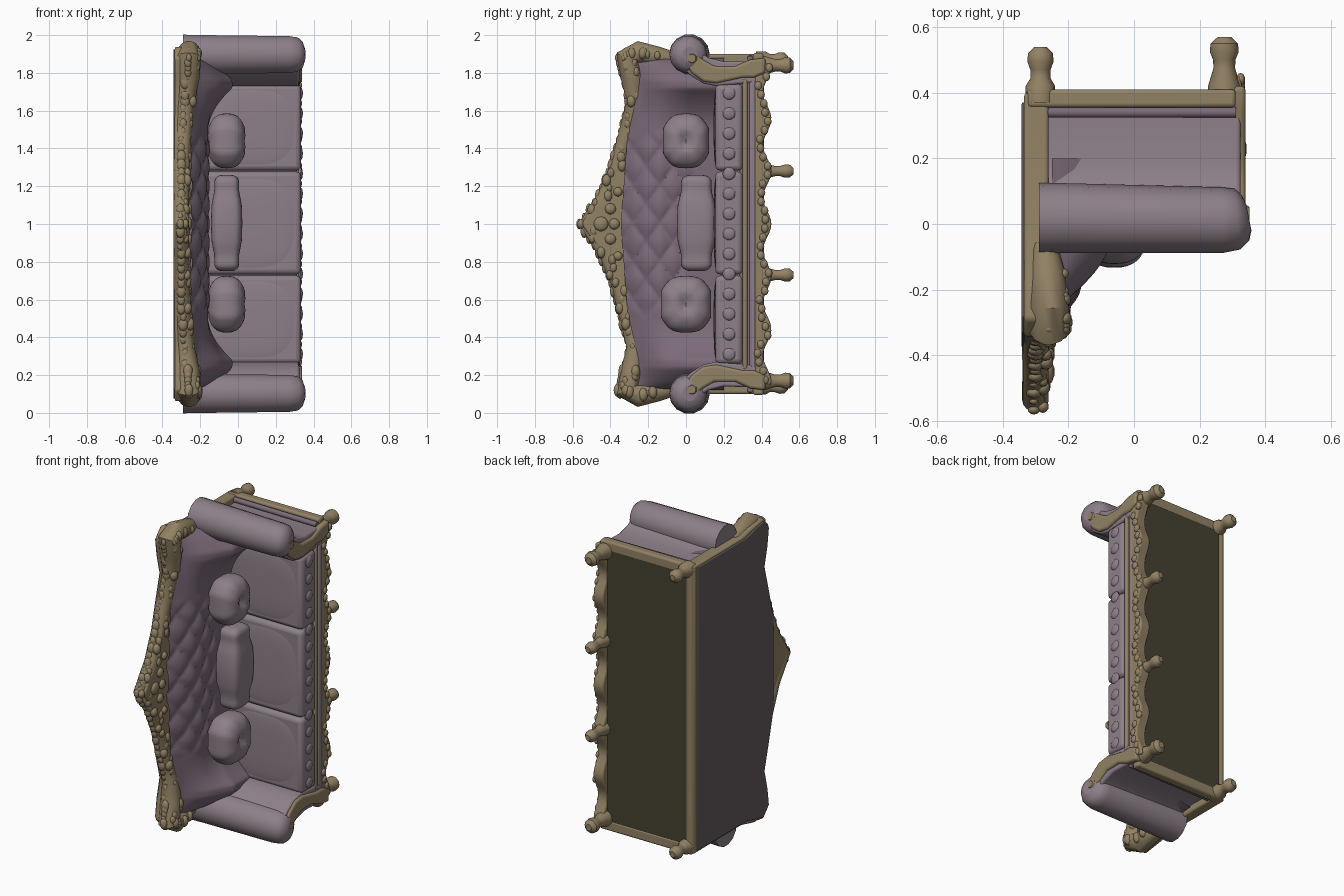
import bpy, bmesh, math, random
from mathutils import Matrix, Vector

if "Cube" in bpy.data.objects:
    bpy.data.objects.remove(bpy.data.objects["Cube"])
random.seed(4)

def material(name, c):
    m = bpy.data.materials.new(name)
    m.diffuse_color = (*c, 1)
    m.use_nodes = True
    m.node_tree.nodes["Principled BSDF"].inputs["Base Color"].default_value = m.diffuse_color
    return m

FABRIC = material("mauve_fabric", (0.27, 0.215, 0.25))
DEEP = material("deep_mauve", (0.20, 0.145, 0.19))
BACKING = material("backing_cloth", (0.13, 0.11, 0.115))
GOLD = material("old_gilt", (0.29, 0.225, 0.13))
UNDER = material("dark_underside", (0.06, 0.055, 0.03))

def add(name, mesh, mat):
    ob = bpy.data.objects.new(name, mesh)
    bpy.context.collection.objects.link(ob)
    mesh.materials.clear()
    mesh.materials.append(mat)
    return ob

def from_bm(name, bm, mat):
    bmesh.ops.recalc_face_normals(bm, faces=bm.faces)
    me = bpy.data.meshes.new(name)
    bm.to_mesh(me)
    bm.free()
    return add(name, me, mat)

def bevel(ob, w, seg=3):
    if w:
        b = ob.modifiers.new("round", 'BEVEL')
        b.width, b.segments, b.limit_method = w, seg, 'ANGLE'
    return ob

def prism(name, pts, x0, x1, mat, w=0.01):
    """(y, z) outline extruded along x"""
    bm = bmesh.new()
    f = bm.faces.new([bm.verts.new((x0, y, z)) for y, z in pts])
    r = bmesh.ops.extrude_face_region(bm, geom=[f])
    bmesh.ops.translate(bm, vec=(x1 - x0, 0, 0),
                        verts=[v for v in r['geom'] if isinstance(v, bmesh.types.BMVert)])
    return bevel(from_bm(name, bm, mat), w)

def box(name, x, y, z, mat, w=0.01):
    return prism(name, [(y[0], z[0]), (y[1], z[0]), (y[1], z[1]), (y[0], z[1])], x[0], x[1], mat, w)

def tube(name, pts, mat, kind='POLY'):
    """round bar through (x, y, z, radius) points"""
    cu = bpy.data.curves.new(name, 'CURVE')
    cu.dimensions, cu.bevel_depth, cu.bevel_resolution, cu.use_fill_caps = '3D', 1, 5, True
    sp = cu.splines.new(kind)
    sp.points.add(len(pts) - 1)
    for p, (x, y, z, r) in zip(sp.points, pts):
        p.co, p.radius = (x, y, z, 1), r
    if kind == 'NURBS':
        sp.use_endpoint_u, sp.order_u, sp.resolution_u = True, 3, 6
    tmp = bpy.data.objects.new(name + "_path", cu)
    bpy.context.collection.objects.link(tmp)
    bpy.context.view_layer.update()
    me = bpy.data.meshes.new_from_object(tmp.evaluated_get(bpy.context.evaluated_depsgraph_get()))
    bpy.data.objects.remove(tmp)
    return add(name, me, mat)

def blobs(name, items, mat):
    """many small carved lumps in one mesh"""
    bm = bmesh.new()
    for c, r in items:
        bmesh.ops.create_icosphere(bm, subdivisions=2, radius=1,
                                   matrix=Matrix.Translation(c) @ Matrix.Diagonal((*r, 1)))
    return from_bm(name, bm, mat)

def pillow(name, c, r, p, mat, shape=None):
    """squarish cushion facing +x"""
    bm = bmesh.new()
    bmesh.ops.create_uvsphere(bm, u_segments=40, v_segments=24, radius=1)
    sg = lambda t: math.copysign(abs(t) ** p, t)
    for v in bm.verts:
        a, b, h = v.co.y, v.co.z, v.co.x
        k = shape(a, b) if shape else 1
        v.co = Vector(c) + Vector((r[0] * sg(h) * k, r[1] * sg(a) * k, r[2] * sg(b)))
    return from_bm(name, bm, mat)

def flip(pts):
    return [(y, 2 - z) for y, z in pts]

ENDS = (("upper", 1), ("lower", -1))

# back: outline with pointed crest, cloth on the rear
half = [(-0.555, 1.0), (-0.45, 1.14), (-0.39, 1.3), (-0.345, 1.48), (-0.30, 1.65), (-0.33, 1.77),
        (-0.345, 1.88), (-0.29, 1.94), (-0.16, 1.92), (-0.08, 1.90), (0.40, 1.90)]
outline = half + flip(half[:0:-1])
prism("back_frame", outline, -0.335, -0.26, GOLD, 0.012)
prism("back_cover", [(y * 0.97 if y < -0.2 else y - 0.03, 1 + (z - 1) * 0.985) for y, z in outline
                     if y > -0.43], -0.342, -0.325, BACKING, 0.005)

# carved top rail, thicker at the shoulders
rail = [(-0.305, -0.535, 1.0, 0.036), (-0.30, -0.43, 1.15, 0.04), (-0.30, -0.36, 1.31, 0.042),
        (-0.29, -0.31, 1.49, 0.045), (-0.28, -0.265, 1.65, 0.05), (-0.265, -0.285, 1.78, 0.062),
        (-0.26, -0.31, 1.88, 0.064), (-0.26, -0.25, 1.91, 0.06), (-0.265, -0.15, 1.885, 0.055),
        (-0.275, -0.06, 1.87, 0.04)]
tube("top_rail", [(x, y, 2 - z, r) for x, y, z, r in rail[:0:-1]] + rail, GOLD)
carve = []
for (x, y, z, r), (x2, y2, z2, r2) in zip(rail[:-2], rail[1:]):
    for i in range(4):
        t = i / 4
        for s in (1, -1):
            s_r = random.uniform(0.014, 0.026)
            zz = z + (z2 - z) * t
            carve.append(((x + r * 0.75, y + (y2 - y) * t + random.uniform(-0.03, 0.03),
                           1 + s * (zz - 1)), (s_r, s_r, s_r * 1.4)))
            carve.append(((x, y + (y2 - y) * t - r * 0.85, 1 + s * (zz - 1)), (s_r, s_r * 0.8, s_r * 1.5)))
for y, z, r in ((-0.45, 1, 0.04), (-0.38, 1, 0.03), (-0.40, 1.08, 0.03), (-0.40, 0.92, 0.03),
                (-0.36, 1.17, 0.025), (-0.36, 0.83, 0.025)):
    carve.append(((-0.262, y, z), (0.02, r, r)))
blobs("rail_carving", carve, GOLD)

# button-tufted inner back, sweeping forward into the corners
bm = bmesh.new()
NY, NZ, grid = 48, 150, []
for i in range(NZ + 1):
    z = 0.12 + 1.76 * i / NZ
    d = abs(z - 1)
    top = -0.345 + 0.06 * d / 0.8
    row = []
    for j in range(NY + 1):
        t = j / NY
        y = top + (0.2 - top) * t
        edge = math.sqrt(max(0, min(1, (0.88 - d) / 0.12)))
        x = -0.25 + 0.09 * math.sin(min(t * 2.5, 1) * math.pi / 2) * edge
        fade = max(0, min(1, (0.5 - d) / 0.1)) * max(0, min(1, (0.05 - y) / 0.05))
        u, v = (y / 0.07 + z / 0.1) / 2, (y / 0.07 - z / 0.1) / 2
        x += fade * (0.022 * math.sqrt(abs(math.sin(math.pi * u) * math.sin(math.pi * v))) - 0.012)
        c = max(0, min(1, (d - 0.48) / 0.24))
        s = max(0, min(1, (y + 0.24) / 0.25))
        x += 0.13 * c * c * s * edge
        row.append(bm.verts.new((x, y, z)))
    grid.append(row)
for a, b in zip(grid, grid[1:]):
    for j in range(NY):
        bm.faces.new((a[j], a[j + 1], b[j + 1], b[j]))
from_bm("tufted_back", bm, DEEP)

# scrolled arms
arm = [(-0.04, 1.85), (0.02, 1.79), (0.09, 1.745), (0.16, 1.73), (0.38, 1.75), (0.38, 1.865),
       (0.20, 1.86), (0.12, 1.88), (0.06, 1.92)]
front = [(-0.02, 1.87), (0.03, 1.80), (0.09, 1.755), (0.16, 1.745), (0.30, 1.775), (0.36, 1.775),
         (0.42, 1.80), (0.42, 1.88), (0.34, 1.87), (0.26, 1.835), (0.15, 1.835), (0.09, 1.87), (0.03, 1.92)]
for end, s in ENDS:
    m = (lambda p: p) if s > 0 else flip
    zc = 1 + s * 0.897
    prism(end + "_arm_body", m(arm), -0.28, 0.325, FABRIC, 0.012)
    tube(end + "_arm_roll", [(-0.29, 0.018, zc, 0.108), (-0.2, 0.018, zc, 0.106), (0.27, 0.012, zc, 0.1),
                             (0.315, 0.015, zc, 0.093), (0.34, 0.018, zc, 0.07), (0.35, 0.02, zc, 0.04)], FABRIC)
    prism(end + "_arm_front", m(front), 0.29, 0.34, GOLD, 0.014)
    tube(end + "_arm_rosette", [(0.33, 0.03, zc - s * 0.02, 0.035), (0.352, 0.03, zc - s * 0.02, 0.022)], GOLD)
    z0, z1 = sorted((1 + s * 0.84, 1 + s * 0.905))
    box(end + "_side_rail", (-0.325, 0.31), (0.355, 0.41), (z0, z1), GOLD, 0.012)
    tube(end + "_side_bead", [(-0.32, 0.34, 1 + s * 0.88, 0.016), (0.31, 0.34, 1 + s * 0.875, 0.016)], DEEP)

# seat base, rails and underside
box("seat_base", (-0.31, 0.31), (0.28, 0.40), (0.14, 1.86), DEEP)
box("seat_rail_trim", (0.25, 0.325), (0.335, 0.375), (0.2, 1.8), FABRIC, 0.015)
box("seat_rail_gilt", (0.25, 0.328), (0.30, 0.325), (0.23, 1.77), GOLD, 0.01)
box("underside", (-0.30, 0.27), (0.395, 0.407), (0.13, 1.87), UNDER, 0)
tube("rear_rail", [(-0.305, 0.385, 0.11, 0.028), (-0.305, 0.385, 1.89, 0.028)], GOLD)

# scalloped front apron with carved lumps
N = 72
wave = [(0.43 + 0.022 * math.cos(2 * math.pi * (z - 1) / 0.2785), z)
        for z in (0.15 + 1.7 * i / N for i in range(N + 1))]
prism("front_apron", [(0.365, 0.15)] + wave + [(0.365, 1.85)], 0.26, 0.328, GOLD, 0.01)
blobs("apron_carving", [((0.325, y - 0.022 + random.uniform(-0.012, 0.012), z),
                         (0.014, 0.02, 0.024)) for y, z in wave[1::2]], GOLD)

# three seat cushions with a row of front buttons
for i, (z0, z1) in enumerate(((0.26, 0.727), (0.733, 1.277), (1.283, 1.74))):
    box(f"seat_cushion_{i + 1}", (-0.22, 0.333), (0.155, 0.30), (z0, z1), FABRIC, 0.025)
    pillow(f"seat_crown_{i + 1}", (0.07, 0.17, (z0 + z1) / 2), (0.25, 0.024, (z1 - z0) * 0.48), 0.7, FABRIC)
blobs("seat_buttons", [((0.33, 0.228, 0.31 + 0.1062 * i), (0.014, 0.035, 0.035)) for i in range(14)], FABRIC)

# loose pillows: two gathered squares and a long lumbar one
pleat = lambda a, b: 1 - 0.05 * abs(math.cos(4 * math.atan2(b, a))) - 0.35 * math.exp(-(a * a + b * b) / 0.03)
pillow("upper_pillow", (-0.06, 0.0, 1.44), (0.105, 0.128, 0.145), 0.78, FABRIC, pleat)
pillow("lower_pillow", (-0.06, 0.0, 0.575), (0.105, 0.14, 0.15), 0.78, FABRIC, pleat)
pillow("lumbar_pillow", (-0.06, 0.055, 1.005), (0.085, 0.105, 0.255), 0.5, FABRIC,
       lambda a, b: 0.9 + 0.08 * math.cos(7 * b))

# feet: four along the front, two at the rear corners
for i, (x, z, tip, k) in enumerate(((0.275, 0.17, 0.57, 1.1), (0.28, 0.73, 0.57, 0.9), (0.28, 1.28, 0.57, 0.9),
                                    (0.275, 1.84, 0.57, 1.1), (-0.285, 0.14, 0.54, 1.0), (-0.285, 1.87, 0.54, 1.0))):
    name = f"front_foot_{i + 1}" if i < 4 else f"rear_foot_{i - 3}"
    tube(name, [(x, 0.37, z, 0.045 * k), (x, 0.42, z, 0.045 * k), (x, tip - 0.095, z, 0.03 * k),
                (x, tip - 0.07, z, 0.031 * k), (x, tip - 0.045, z, 0.04 * k), (x, tip - 0.02, z, 0.038 * k),
                (x, tip, z, 0.018 * k)], GOLD)

# smooth shading with crisp edges
bpy.ops.object.select_all(action='SELECT')
bpy.context.view_layer.objects.active = bpy.context.selected_objects[0]
bpy.ops.object.shade_smooth_by_angle(angle=math.radians(40))
